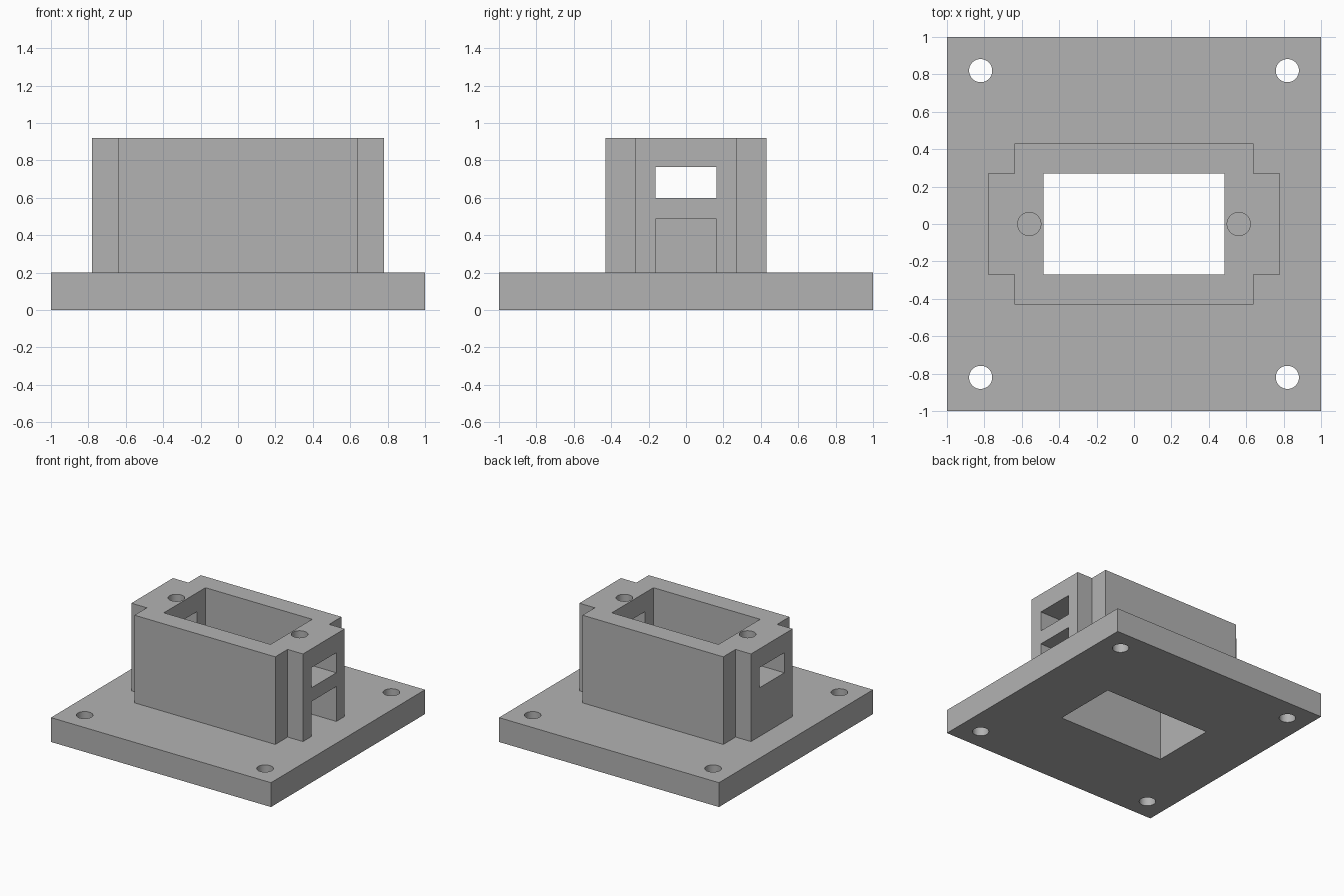
import bpy

if "Cube" in bpy.data.objects:
    bpy.data.objects.remove(bpy.data.objects["Cube"], do_unlink=True)

# One grey for the whole bracket
grey = bpy.data.materials.new("mid grey")
grey.use_nodes = True
GREY = (0.45, 0.45, 0.45, 1)
grey.diffuse_color = GREY
grey.node_tree.nodes["Principled BSDF"].inputs["Base Color"].default_value = GREY


def box(name, low, high):
    """Box between two opposite corners."""
    centre = [(a + b) / 2 for a, b in zip(low, high)]
    bpy.ops.mesh.primitive_cube_add(size=1, location=centre)
    obj = bpy.context.object
    obj.name = name
    obj.scale = [b - a for a, b in zip(low, high)]
    bpy.ops.object.transform_apply(location=True, rotation=False, scale=True)
    obj.data.materials.append(grey)
    return obj


def pin(x, y, low, high):
    """Vertical round cutter for a screw hole."""
    bpy.ops.mesh.primitive_cylinder_add(
        vertices=48, radius=HOLE_R, depth=high - low, location=(x, y, (low + high) / 2))
    obj = bpy.context.object
    obj.name = "screw_hole_cutter"
    obj.data.materials.append(grey)
    return obj


def combine(target, tool, operation="DIFFERENCE"):
    """Boolean the tool into the target and remove the tool."""
    tool.hide_render = True
    mod = target.modifiers.new("cut", "BOOLEAN")
    mod.operation = operation
    mod.solver = "EXACT"
    mod.object = tool
    bpy.context.view_layer.objects.active = target
    bpy.ops.object.modifier_apply(modifier=mod.name)
    bpy.data.objects.remove(tool, do_unlink=True)


HOLE_R = 0.062
PLATE_TOP, TOP = 0.2, 0.92
CAVITY_X, CAVITY_Y = 0.485, 0.27
SLOT_Y = 0.163


def cavity():
    return box("cavity_cutter", (-CAVITY_X, -CAVITY_Y, -0.1), (CAVITY_X, CAVITY_Y, TOP + 0.1))


# Square base plate with a central opening and corner screw holes
plate = box("base_plate", (-1, -1, 0), (1, 1, PLATE_TOP))
combine(plate, cavity())
for x in (-0.82, 0.82):
    for y in (-0.82, 0.82):
        combine(plate, pin(x, y, -0.1, PLATE_TOP + 0.1))

# Hollow housing: wide middle block with a narrower ear at each end
housing = box("housing", (-0.64, -0.43, PLATE_TOP), (0.64, 0.43, TOP))
ears = box("ears", (-0.78, -CAVITY_Y, PLATE_TOP), (0.78, CAVITY_Y, TOP))
combine(housing, ears, "UNION")
combine(housing, cavity())

# Window through both end walls, and a cable notch on the left end only
combine(housing, box("window_cutter", (-1, -SLOT_Y, 0.6), (1, SLOT_Y, 0.765)))
combine(housing, box("notch_cutter", (0, -SLOT_Y, 0.1), (1, SLOT_Y, 0.487)))

# Screw holes sunk into the top of the end walls
for x in (-0.56, 0.56):
    combine(housing, pin(x, 0, 0.52, TOP + 0.1))

# Smooth the round holes, keep the block edges sharp
for obj in (plate, housing):
    bpy.ops.object.select_all(action="DESELECT")
    obj.select_set(True)
    bpy.context.view_layer.objects.active = obj
    bpy.ops.object.shade_smooth_by_angle()
